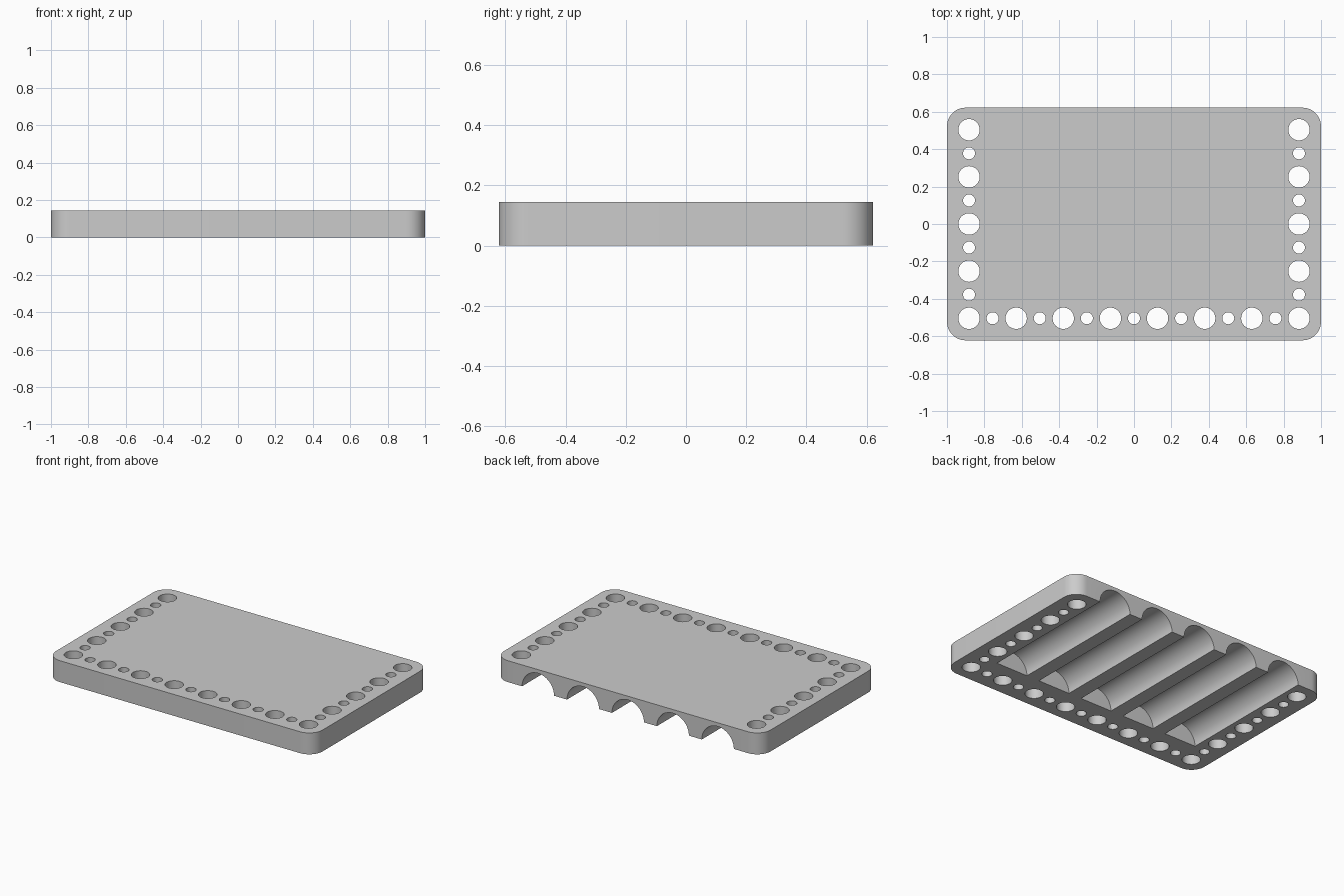
import bpy
import bmesh
from math import pi, cos, sin
from mathutils import Matrix

if "Cube" in bpy.data.objects:
    bpy.data.objects.remove(bpy.data.objects["Cube"], do_unlink=True)

HALF_X, HALF_Y, HEIGHT = 1.0, 0.622, 0.145
CORNER = 0.1
PITCH = 0.252
BIG, SMALL = 0.057, 0.032
GROOVE_R, GROOVE_PITCH, GROOVE_END = 0.12, 0.337, -0.363

grey = bpy.data.materials.new("light grey")
grey.use_nodes = True
grey.diffuse_color = (0.6, 0.6, 0.6, 1)
grey.node_tree.nodes["Principled BSDF"].inputs["Base Color"].default_value = (0.6, 0.6, 0.6, 1)


def make_object(name, bm):
    bmesh.ops.recalc_face_normals(bm, faces=bm.faces)
    mesh = bpy.data.meshes.new(name)
    bm.to_mesh(mesh)
    bm.free()
    mesh.materials.append(grey)
    obj = bpy.data.objects.new(name, mesh)
    bpy.context.collection.objects.link(obj)
    return obj


def add_cylinder(bm, radius, depth, segments, matrix):
    bmesh.ops.create_cone(bm, cap_ends=True, segments=segments, radius1=radius,
                          radius2=radius, depth=depth, matrix=matrix)


# Plate: rounded rectangle, extruded upward
bm = bmesh.new()
steps = 12
outline = []
for quarter, (sx, sy) in enumerate([(1, 1), (-1, 1), (-1, -1), (1, -1)]):
    for i in range(steps + 1):
        a = (quarter + i / steps) * pi / 2
        outline.append(bm.verts.new((sx * (HALF_X - CORNER) + CORNER * cos(a),
                                     sy * (HALF_Y - CORNER) + CORNER * sin(a), 0)))
base = bm.faces.new(outline)
top = bmesh.ops.extrude_face_region(bm, geom=[base])
bmesh.ops.translate(bm, vec=(0, 0, HEIGHT),
                    verts=[v for v in top["geom"] if isinstance(v, bmesh.types.BMVert)])
plate = make_object("plate", bm)

# Cutter: alternating large and small holes along the front and both sides
bm = bmesh.new()
side_x, front_y = 3.5 * PITCH, -2 * PITCH
spots = [(-side_x + i * PITCH / 2, front_y, i) for i in range(15)]
for x in (-side_x, side_x):
    spots += [(x, front_y + i * PITCH / 2, i) for i in range(1, 9)]
for x, y, i in spots:
    add_cylinder(bm, SMALL if i % 2 else BIG, HEIGHT * 3, 40,
                 Matrix.Translation((x, y, HEIGHT / 2)))

# Cutter: half-round grooves underneath, open at the back
back = HALF_Y + 0.1
for i in range(-2, 3):
    add_cylinder(bm, GROOVE_R, back - GROOVE_END, 64,
                 Matrix.Translation((i * GROOVE_PITCH, (back + GROOVE_END) / 2, 0))
                 @ Matrix.Rotation(pi / 2, 4, "X") @ Matrix.Rotation(pi / 64, 4, "Z"))
cutter = make_object("hole_and_groove_cutter", bm)
cutter.hide_render = True

cut = plate.modifiers.new("cut", "BOOLEAN")
cut.operation = "DIFFERENCE"
cut.solver = "EXACT"
cut.object = cutter

# Apply the cut, then smooth the round walls
for obj in bpy.context.selected_objects:
    obj.select_set(False)
plate.select_set(True)
bpy.context.view_layer.objects.active = plate
bpy.ops.object.modifier_apply(modifier=cut.name)
bpy.data.objects.remove(cutter, do_unlink=True)
bpy.ops.object.shade_smooth_by_angle(angle=pi / 6)
